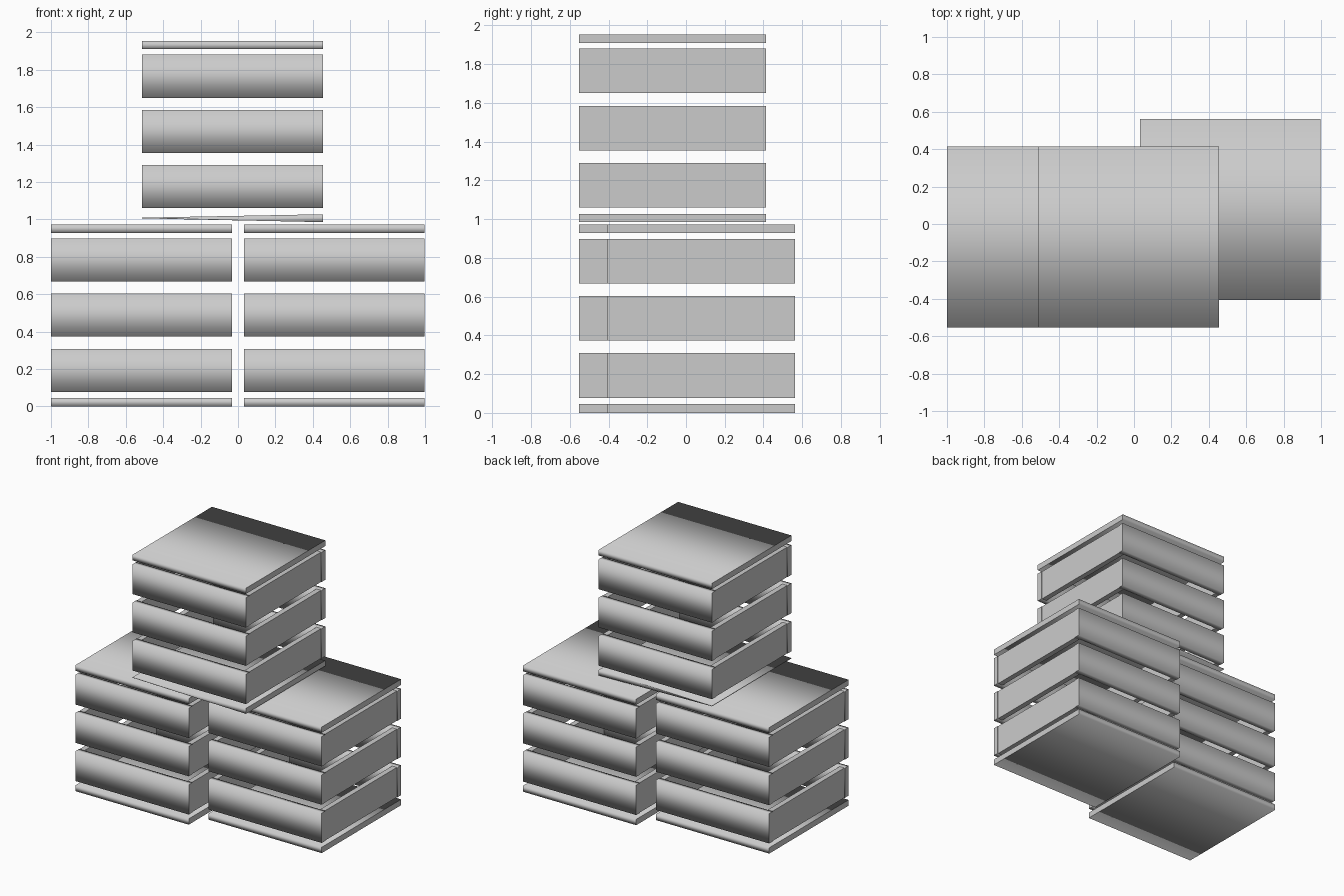
import bpy, bmesh

if "Cube" in bpy.data.objects:
    bpy.data.objects.remove(bpy.data.objects["Cube"])

grey = bpy.data.materials.new("grey")
grey.diffuse_color = (0.6, 0.6, 0.6, 1)
grey.use_nodes = True
grey.node_tree.nodes["Principled BSDF"].inputs["Base Color"].default_value = grey.diffuse_color

W = 0.967    # crate width and depth
T = 0.045    # board thickness


def board(name, x, y, z, smooth=True, pinch=None):
    """Box from (min, max) ranges; long faces smooth, x ends flat.
    pinch collapses the left end to one height."""
    bm = bmesh.new()
    bmesh.ops.create_cube(bm, size=1)
    for v in bm.verts:
        left = v.co.x < 0
        v.co = [r[1] if c > 0 else r[0] for c, r in zip(v.co, (x, y, z))]
        if pinch is not None and left:
            v.co.z = pinch + (0.002 if v.co.z > pinch else -0.002)
    bm.normal_update()
    for f in bm.faces:
        f.smooth = smooth and abs(f.normal.x) < 0.5
    me = bpy.data.meshes.new(name)
    bm.to_mesh(me)
    bm.free()
    me.materials.append(grey)
    bpy.context.collection.objects.link(bpy.data.objects.new(name, me))


def crate(name, x0, y0, z0, wedge=False):
    x1, y1 = x0 + W, y0 + W
    # bottom and top panels
    if wedge:
        board(name + "_bottom", (x0, x1), (y0, y1), (z0 + 0.003, z0 + 0.045), pinch=z0 + 0.025)
    else:
        board(name + "_bottom", (x0, x1), (y0, y1), (z0, z0 + T))
    board(name + "_top", (x0, x1), (y0, y1), (z0 + 0.928, z0 + 0.972))
    # three rings of slats
    for i in range(3):
        a = z0 + 0.078 + i * 0.295
        z = (a, a + 0.23)
        board(f"{name}_front_slat_{i}", (x0, x1), (y0, y0 + T), z)
        board(f"{name}_back_slat_{i}", (x0, x1), (y1 - T, y1), z)
        ys = (y0 + T, y1 - T)
        board(f"{name}_left_slat_{i}", (x0 + 0.004, x0 + T), ys, z, False)
        board(f"{name}_right_slat_{i}", (x1 - T, x1 - 0.004), ys, z, False)


crate("left_crate", -1.0, -0.553, 0)
crate("right_crate", 0.031, -0.405, 0)
crate("upper_crate", -0.512, -0.553, 0.982, wedge=True)
